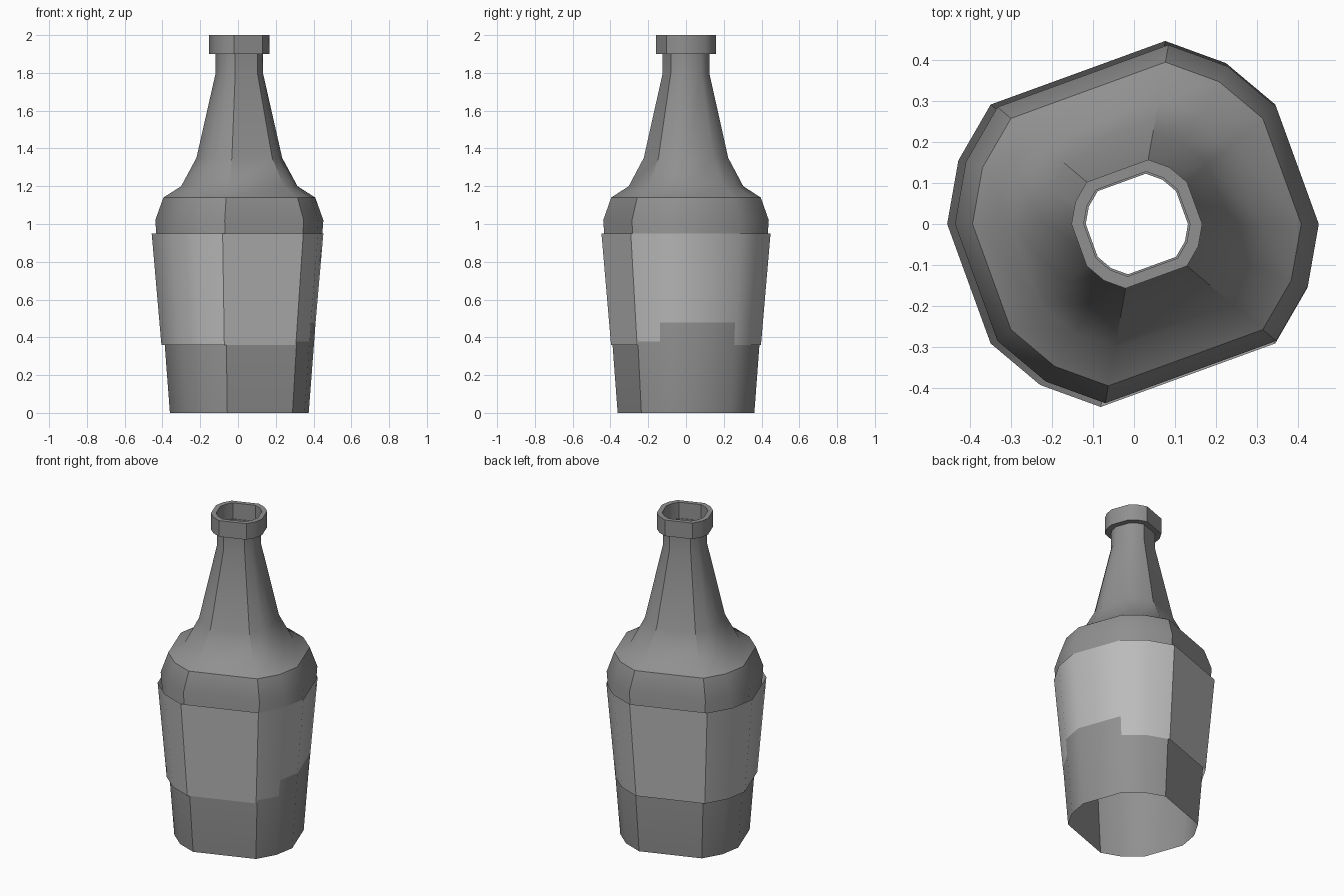
import bpy, bmesh, math

cube = bpy.data.objects.get("Cube")
if cube:
    bpy.data.objects.remove(cube, do_unlink=True)

# Corner directions: a ring in 20 degree steps with six corners cut away
ANGLES = [a for a in range(0, 360, 20) if a not in (20, 100, 120, 200, 280, 300)]


def material(name, grey):
    mat = bpy.data.materials.new(name)
    mat.use_nodes = True
    colour = (grey, grey, grey, 1)
    mat.diffuse_color = colour
    mat.node_tree.nodes["Principled BSDF"].inputs["Base Color"].default_value = colour
    return mat


def lathe(name, profile, centre_x, mat):
    """Sweep (radius, height) points around the corner directions."""
    bm = bmesh.new()
    rings = []
    for r, z in profile:
        rings.append([bm.verts.new((centre_x + r * math.cos(math.radians(a)),
                                    r * math.sin(math.radians(a)), z)) for a in ANGLES])
    n = len(ANGLES)
    for low, high in zip(rings, rings[1:]):
        for i in range(n):
            j = (i + 1) % n
            bm.faces.new((low[i], low[j], high[j], high[i]))
    mesh = bpy.data.meshes.new(name)
    bm.to_mesh(mesh)
    bm.free()
    mesh.materials.append(mat)
    obj = bpy.data.objects.new(name, mesh)
    bpy.context.collection.objects.link(obj)
    bpy.ops.object.select_all(action="DESELECT")
    obj.select_set(True)
    bpy.context.view_layer.objects.active = obj
    bpy.ops.object.shade_smooth_by_angle(angle=math.radians(32))
    return obj


glass = material("bottle grey", 0.28)
paper = material("label light grey", 0.5)

# Open shell from base to neck
lathe("bottle_body", [(0.3675, 0), (0.445, 1.02), (0.402, 1.14), (0.308, 1.2),
                      (0.227, 1.35), (0.125, 1.8), (0.125, 1.9)], 0.007, glass)

# Collar around the mouth
lathe("mouth_rim", [(0.125, 1.9), (0.16, 1.9), (0.16, 2.0),
                    (0.13, 2.0), (0.13, 1.9)], 0.007, glass)

# Wrapped label
lathe("label", [(0.403, 0.36), (0.4545, 0.95)], -0.0025, paper)
